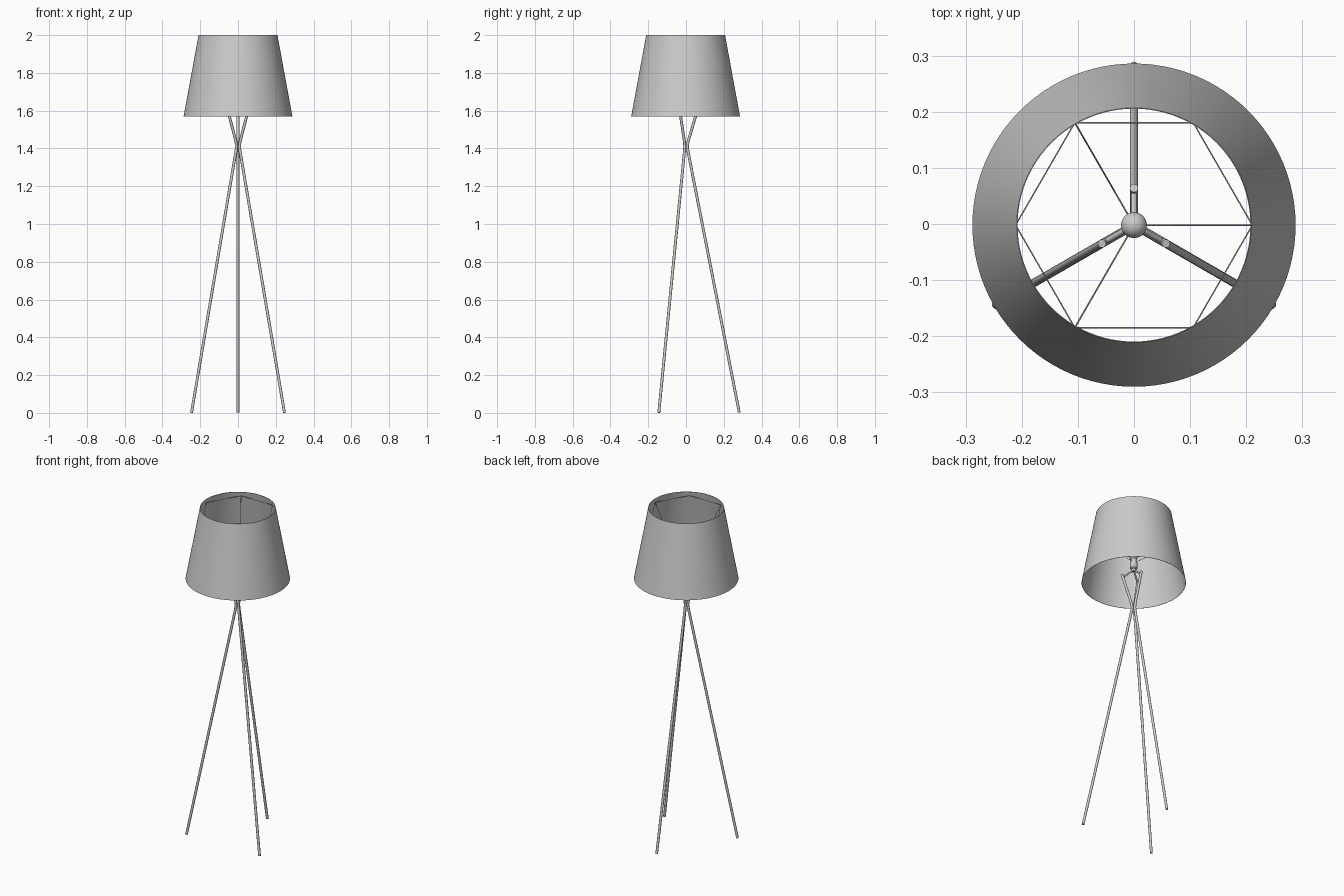
import bpy, bmesh, math
from math import cos, sin, radians

if "Cube" in bpy.data.objects:
    bpy.data.objects.remove(bpy.data.objects["Cube"])

CY = -0.002  # lamp axis sits slightly forward of the bounding-box centre


def polar(r, deg, z):
    return (r * cos(radians(deg)), CY + r * sin(radians(deg)), z)


def activate(ob):
    bpy.ops.object.select_all(action='DESELECT')
    ob.select_set(True)
    bpy.context.view_layer.objects.active = ob


def tube(name, points, radius, cyclic=False, res=4):
    cu = bpy.data.curves.new(name, 'CURVE')
    cu.dimensions = '3D'
    cu.bevel_depth = radius
    cu.bevel_resolution = res
    cu.use_fill_caps = not cyclic
    sp = cu.splines.new('POLY')
    sp.points.add(len(points) - 1)
    for p, co in zip(sp.points, points):
        p.co = (*co, 1)
    sp.use_cyclic_u = cyclic
    ob = bpy.data.objects.new(name, cu)
    bpy.context.collection.objects.link(ob)
    activate(ob)
    bpy.ops.object.convert(target='MESH')
    bpy.ops.object.shade_smooth_by_angle(angle=radians(40))
    return bpy.context.object


def lathe(name, profile, segments=32, closed=False):
    bm = bmesh.new()
    vs = [bm.verts.new((r, CY, z)) for r, z in profile]
    pairs = list(zip(vs, vs[1:])) + ([(vs[-1], vs[0])] if closed else [])
    edges = [bm.edges.new(p) for p in pairs]
    bmesh.ops.spin(bm, geom=vs + edges, cent=(0, CY, 0), axis=(0, 0, 1),
                   angle=2 * math.pi, steps=segments, use_duplicate=False)
    bmesh.ops.remove_doubles(bm, verts=bm.verts, dist=1e-5)
    bmesh.ops.recalc_face_normals(bm, faces=bm.faces)
    me = bpy.data.meshes.new(name)
    bm.to_mesh(me)
    bm.free()
    ob = bpy.data.objects.new(name, me)
    bpy.context.collection.objects.link(ob)
    activate(ob)
    bpy.ops.object.shade_smooth_by_angle(angle=radians(40))
    return ob


# Open tapered shade with a thin wall
lathe("shade", [(0.288, 1.57), (0.209, 2.0), (0.2075, 2.0), (0.2865, 1.57)],
      96, closed=True)

# Three legs pinched together and flaring out again, with arms to the hub
for i, deg in enumerate((90, 210, 330), 1):
    tube(f"leg_{i}", [polar(0.284, deg, 0.0015), polar(0.0125, deg, 1.385),
                      polar(0.009, deg, 1.41), polar(0.0125, deg, 1.435),
                      polar(0.066, deg, 1.615)], 0.0075)
    tube(f"hub_arm_{i}", [polar(0.058, deg, 1.602), polar(0.0, deg, 1.65)], 0.005)

# Lamp socket and small round bulb
lathe("socket", [(0, 1.64), (0.012, 1.64), (0.012, 1.655), (0.02, 1.66),
                 (0.02, 1.695), (0.015, 1.705), (0.015, 1.72), (0, 1.72)])
R, ZB = 0.023, 1.737
lathe("bulb", [(R * sin(math.pi * k / 16), ZB - R * cos(math.pi * k / 16))
               for k in range(17)])

# Wire frame carrying the shade: hexagonal hoop and three spokes
tube("wire_hoop", [polar(0.211, 60 * k, 1.975) for k in range(6)], 0.0014,
     cyclic=True, res=1)
for i, deg in enumerate((0, 120, 240), 1):
    tube(f"wire_spoke_{i}", [polar(0.012, deg, 1.70), polar(0.07, deg, 1.715),
                             polar(0.211, deg, 1.975)], 0.0014, res=1)
